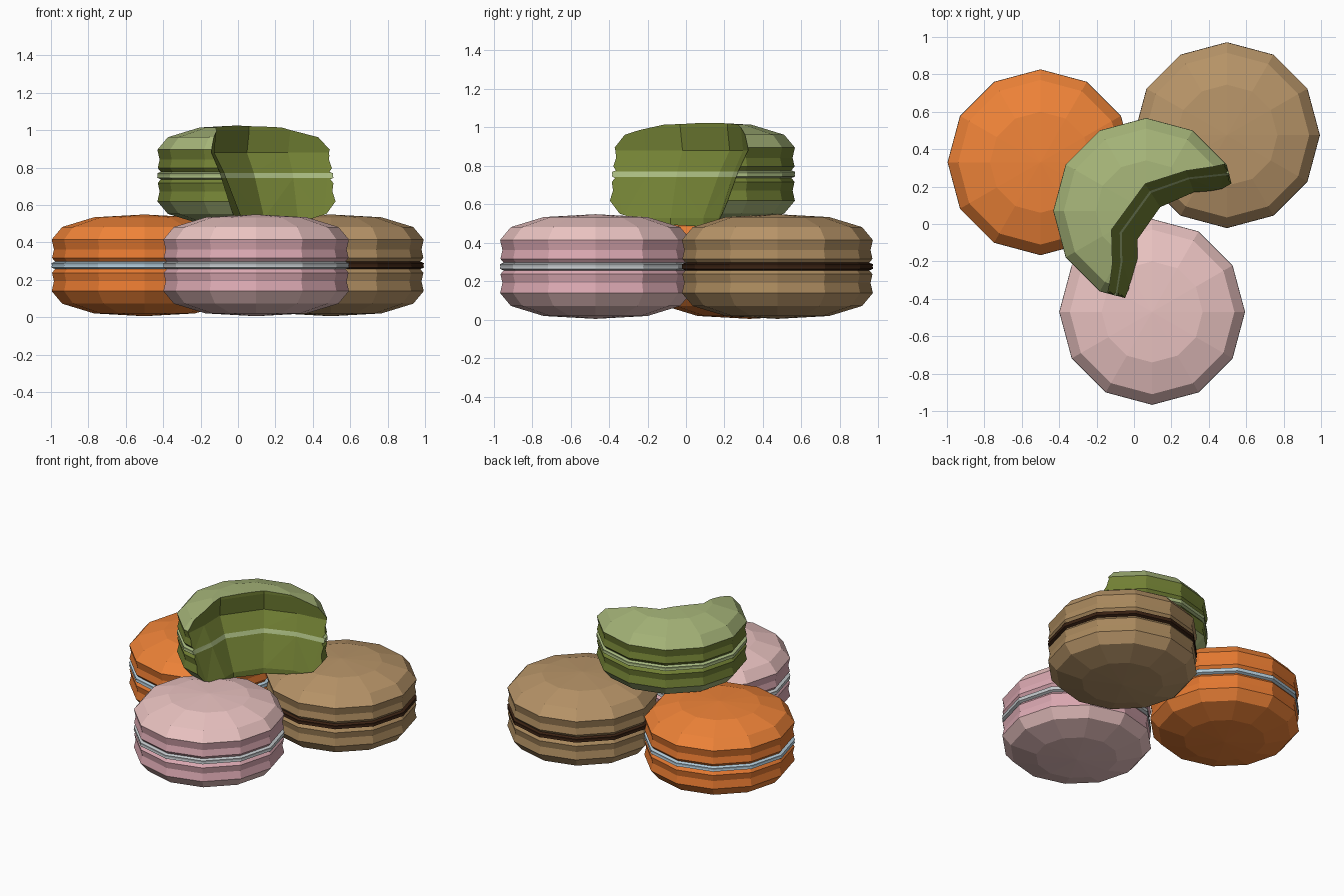
import bpy, bmesh, math

if "Cube" in bpy.data.objects:
    bpy.data.objects.remove(bpy.data.objects["Cube"])

SIDES = 12
# half profile: (radius, height above the middle), mirrored below
HALF = [(0.495, 0.0), (0.497, 0.012), (0.478, 0.020), (0.494, 0.040), (0.484, 0.085),
        (0.496, 0.138), (0.440, 0.205), (0.270, 0.257)]
POLE = 0.272


def material(name, rgb):
    m = bpy.data.materials.new(name)
    m.diffuse_color = (*rgb, 1)
    m.use_nodes = True
    m.node_tree.nodes["Principled BSDF"].inputs["Base Color"].default_value = m.diffuse_color
    return m


def new_object(name, bm, mats):
    bmesh.ops.recalc_face_normals(bm, faces=bm.faces)
    me = bpy.data.meshes.new(name)
    bm.to_mesh(me)
    bm.free()
    for m in mats:
        me.materials.append(m)
    ob = bpy.data.objects.new(name, me)
    bpy.context.collection.objects.link(ob)
    return ob


def slot_for(h):
    # 0 dome, 1 ruffled foot, 2 filling
    return 2 if abs(h) < 0.018 else 1 if abs(h) < 0.135 else 0


def bridge(bm, a, b, slot):
    n = len(a)
    for i in range(n):
        j = (i + 1) % n
        bm.faces.new((a[i], a[j], b[j], b[i])).material_index = slot


def macaron(name, centre, colours):
    bm = bmesh.new()
    profile = [(r, -h) for r, h in reversed(HALF[1:])] + HALF
    rings = [[bm.verts.new((r * math.cos(i * math.tau / SIDES),
                            r * math.sin(i * math.tau / SIDES), h))
              for i in range(SIDES)] for r, h in profile]
    for k in range(len(rings) - 1):
        bridge(bm, rings[k], rings[k + 1], slot_for((profile[k][1] + profile[k + 1][1]) / 2))
    for ring, h in ((rings[0], -POLE), (rings[-1], POLE)):
        tip = bm.verts.new((0, 0, h))
        for i in range(SIDES):
            bm.faces.new((ring[i], ring[(i + 1) % SIDES], tip))
    mats = [material(name + "_" + part, c) for part, c in zip(("dome", "foot", "filling"), colours)]
    ob = new_object(name, bm, mats)
    ob.location = centre
    return ob


# three macarons on the ground
macaron("orange_macaron", (-0.5, 0.33, 0.277),
        ((0.87, 0.23, 0.04), (0.78, 0.19, 0.03), (0.45, 0.60, 0.70)))
macaron("brown_macaron", (0.497, 0.475, 0.277),
        ((0.48, 0.30, 0.14), (0.40, 0.25, 0.11), (0.04, 0.015, 0.006)))
macaron("pink_macaron", (0.097, -0.47, 0.277),
        ((0.83, 0.55, 0.54), (0.72, 0.40, 0.45), (0.55, 0.58, 0.60)))

# bitten macaron on top
MID = 0.757
bitten = macaron("bitten_green_macaron", (0.065, 0.07, MID),
                 ((0.38, 0.46, 0.19), (0.17, 0.22, 0.035), (0.40, 0.50, 0.22)))

# bite cutter: a scalloped outline lofted so the bite is deeper near the top
top_arc = [(0.75, 0.32), (0.49, 0.31), (0.28, 0.285), (0.06, 0.215),
           (-0.12, -0.03), (-0.115, -0.22), (-0.13, -0.37), (-0.13, -0.7)]
low_arc = [(0.75, 0.20), (0.46, 0.18), (0.32, 0.17), (0.14, 0.09),
           (0.02, -0.08), (0.02, -0.18), (-0.02, -0.33), (-0.02, -0.7)]
bm = bmesh.new()
levels = [1.2, 1.0, 0.88, MID + 0.014, MID - 0.014, 0.53, 0.40]
loft = []
for z in levels:
    t = min(1, max(0, (0.88 - z) / 0.35))
    s = 0.012 if z == 0.88 else 0
    ring = [(a[0] + (b[0] - a[0]) * t - s, a[1] + (b[1] - a[1]) * t + s)
            for a, b in zip(top_arc, low_arc)] + [(0.75, -0.7)]
    loft.append([bm.verts.new((x, y, z)) for x, y in ring])
for k in range(len(loft) - 1):
    bridge(bm, loft[k], loft[k + 1], 2 if k == 3 else 1)
for ring in (loft[0], loft[-1]):
    bm.faces.new(ring).material_index = 1
bmesh.ops.triangulate(bm, faces=bm.faces)
cutter = new_object("bite_cutter", bm, list(bitten.data.materials))
cutter.hide_render = True

mod = bitten.modifiers.new("bite", 'BOOLEAN')
mod.operation = 'DIFFERENCE'
mod.solver = 'EXACT'
mod.object = cutter
bpy.context.view_layer.objects.active = bitten
bpy.ops.object.modifier_apply(modifier="bite")
bpy.data.objects.remove(cutter)
